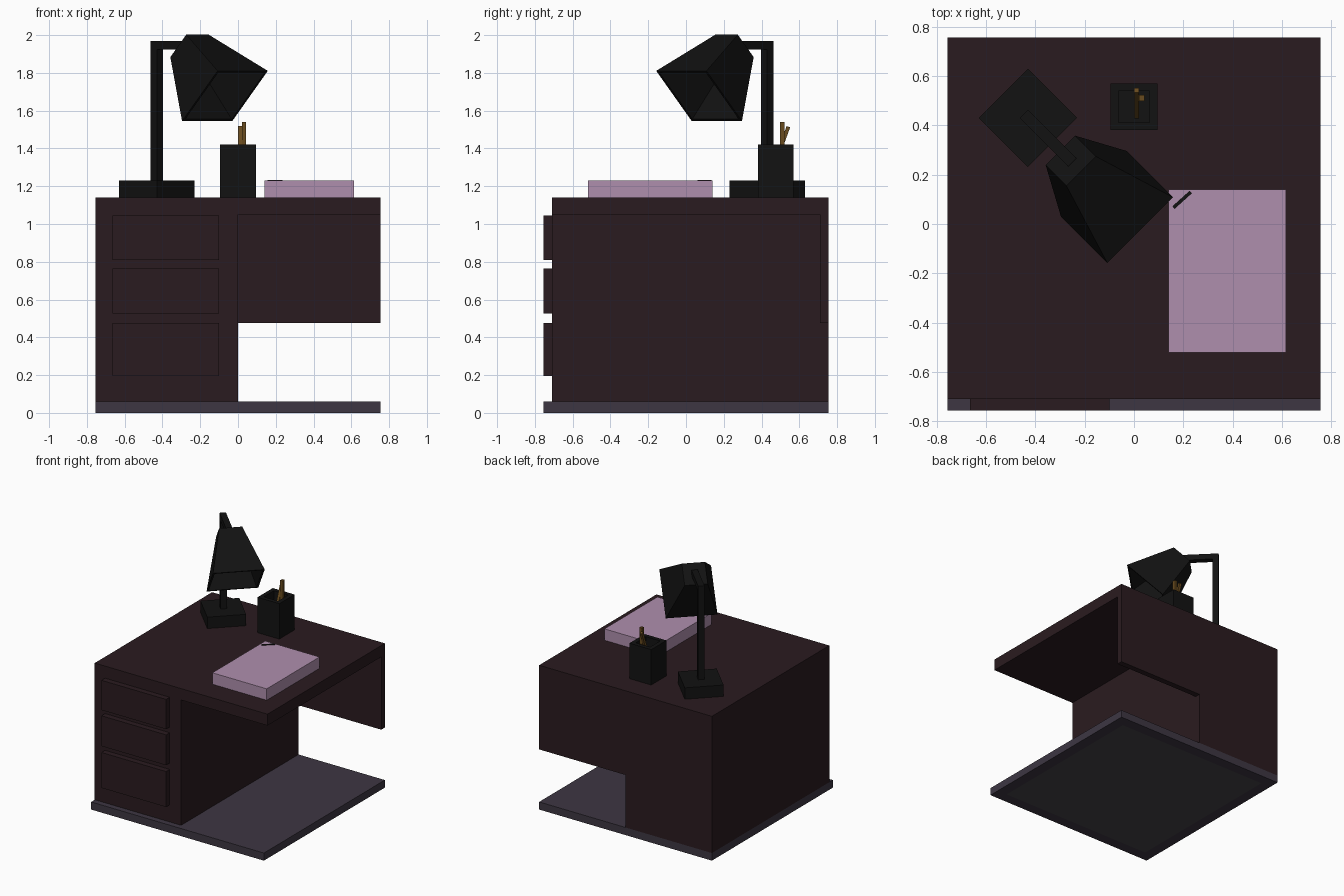
import bpy, bmesh, math
from mathutils import Vector, Matrix

if "Cube" in bpy.data.objects:
    bpy.data.objects.remove(bpy.data.objects["Cube"])


def material(name, r, g, b):
    m = bpy.data.materials.new(name)
    m.diffuse_color = (r, g, b, 1)
    m.use_nodes = True
    m.node_tree.nodes["Principled BSDF"].inputs["Base Color"].default_value = m.diffuse_color
    return m


WOOD = material("dark_wood", 0.023, 0.011, 0.014)
FLOOR = material("floor_grey", 0.047, 0.037, 0.055)
FLOOR_IN = material("floor_underside", 0.06, 0.055, 0.063)
BLACK = material("black_metal", 0.006, 0.006, 0.006)
PAPER = material("paper", 0.43, 0.275, 0.42)
PENCIL = material("pencil", 0.14, 0.07, 0.013)


def finish(name, bm, *mats):
    bmesh.ops.recalc_face_normals(bm, faces=bm.faces)
    me = bpy.data.meshes.new(name)
    bm.to_mesh(me)
    bm.free()
    for m in mats:
        me.materials.append(m)
    ob = bpy.data.objects.new(name, me)
    bpy.context.collection.objects.link(ob)
    return ob


def box_bm(x, y, z):
    bm = bmesh.new()
    size = Matrix.Diagonal((x[1] - x[0], y[1] - y[0], z[1] - z[0], 1))
    mid = Vector((sum(x) / 2, sum(y) / 2, sum(z) / 2))
    bmesh.ops.create_cube(bm, size=1, matrix=Matrix.Translation(mid) @ size)
    return bm


def box(name, x, y, z, mat):
    return finish(name, box_bm(x, y, z), mat)


def turned_box(name, x, y, z, mat, loc, angle):
    ob = box(name, x, y, z, mat)
    ob.location = loc
    ob.rotation_euler = (0, 0, math.radians(angle))
    return ob


# Floor plate with an inset panel underneath
bm = box_bm((-.755, .755), (-.755, .755), (0, .06))
bm.faces.ensure_lookup_table()
under = min(bm.faces, key=lambda f: f.calc_center_median().z)
bmesh.ops.inset_region(bm, faces=[under], thickness=.12)
under.material_index = 1
finish("floor_plate", bm, FLOOR, FLOOR_IN)

# Desk
box("desk_top", (-.755, .755), (-.71, .755), (1.05, 1.14), WOOD)
box("drawer_cabinet", (-.755, 0), (-.71, .755), (.06, 1.05), WOOD)
box("back_panel", (0, .755), (.71, .755), (.475, 1.05), WOOD)
for i, z in enumerate([(.195, .475), (.525, .765), (.81, 1.045)]):
    box(f"drawer_front_{i + 1}", (-.665, -.1), (-.755, -.71), z, WOOD)

# Paper stack and thin pen lying on it
box("paper_stack", (.14, .615), (-.52, .14), (1.14, 1.23), PAPER)
turned_box("pen", (-.047, .047), (-.007, .007), (0, .004), BLACK, (.195, .098, 1.23), 42)

# Pencil cup: inset the top, then sink it
bm = box_bm((-.095, .095), (.38, .57), (1.14, 1.42))
top = max(bm.faces, key=lambda f: f.calc_center_median().z)
bmesh.ops.inset_region(bm, faces=[top], thickness=.045)
ret = bmesh.ops.extrude_discrete_faces(bm, faces=[top])
bmesh.ops.translate(bm, verts=ret["faces"][0].verts, vec=(0, 0, -.22))
finish("pencil_cup", bm, BLACK)
box("pencil_upright", (.02, .043), (.498, .522), (1.2, 1.54), PENCIL)
leaning = box("pencil_leaning", (-.01, .01), (-.01, .01), (-.31, 0), PENCIL)
leaning.location = (.01, .542, 1.515)
leaning.rotation_euler = (math.radians(-20), 0, 0)

# Lamp, turned 45 degrees about its post: local x points towards the shade
POST = (-.43, .43, 0)
turned_box("lamp_base", (-.141, .141), (-.141, .141), (1.14, 1.23), BLACK, POST, -45)
turned_box("lamp_post", (-.023, .023), (-.023, .023), (1.23, 1.97), BLACK, POST, -45)
turned_box("lamp_arm", (.023, .255), (-.023, .023), (1.925, 1.97), BLACK, POST, -45)

# Lamp shade: hollow square frustum tipped 45 degrees forward
bm = bmesh.new()
rings = []
for half, depth in [(.084, 0), (.188, .375), (.174, .375), (.078, .02)]:
    rings.append([bm.verts.new((sx * half, sy * half, -depth))
                  for sx, sy in ((-1, -1), (1, -1), (1, 1), (-1, 1))])
for a, b in zip(rings, rings[1:]):
    for i in range(4):
        j = (i + 1) % 4
        bm.faces.new((a[i], a[j], b[j], b[i]))
bm.faces.new(rings[0])
bm.faces.new(rings[-1])
tip = Matrix.Rotation(math.radians(-45), 4, 'Y')
bm.transform(Matrix.Translation((.245, 0, 1.943)) @ tip)
shade = finish("lamp_shade", bm, BLACK)
shade.location = POST
shade.rotation_euler = (0, 0, math.radians(-45))
